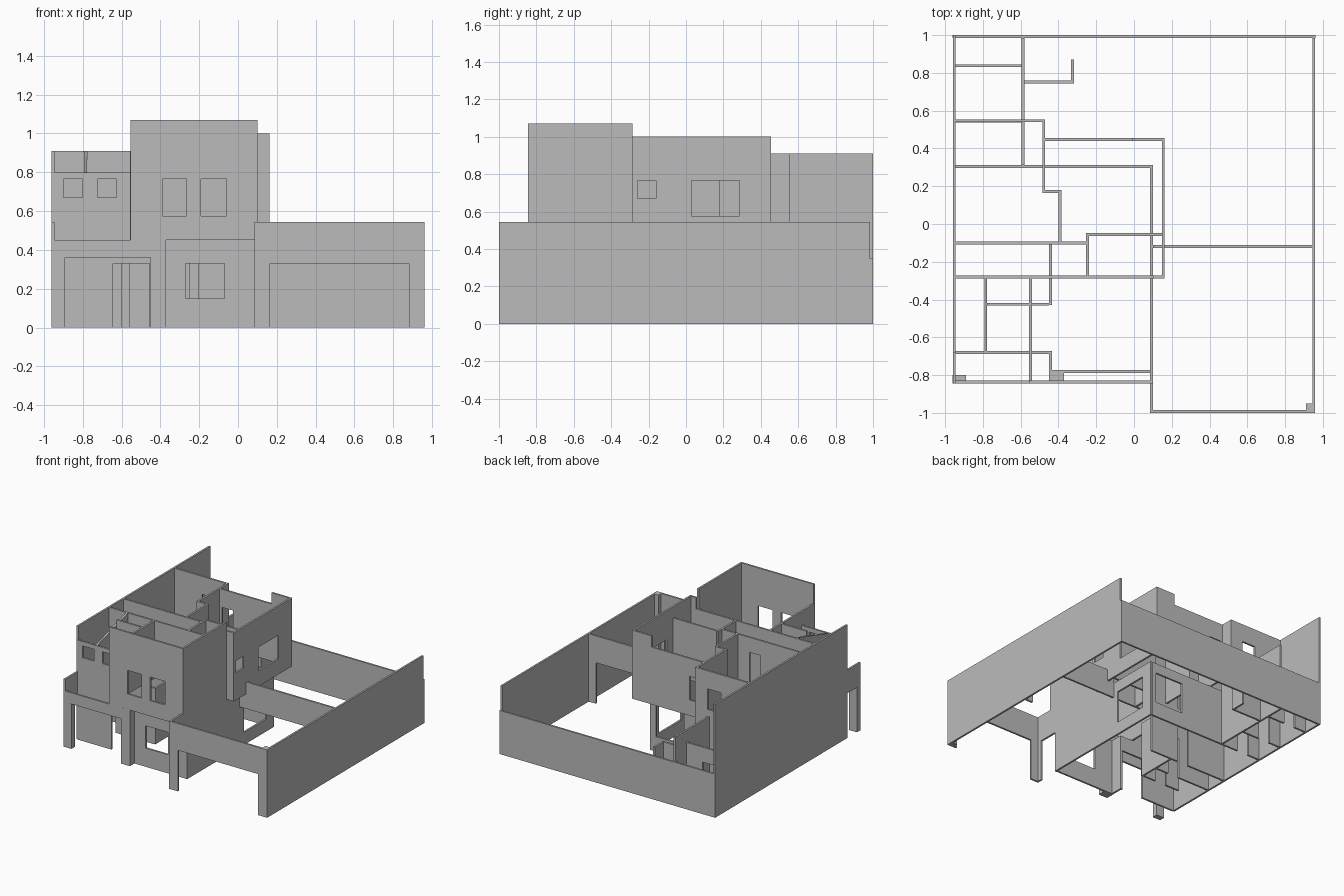
import bpy, bmesh

if "Cube" in bpy.data.objects:
    bpy.data.objects.remove(bpy.data.objects["Cube"])

T = 0.015           # wall thickness
G, P, U = 0.45, 0.545, 0.91   # ground wall, parapet and upper wall tops

mat = bpy.data.materials.new("wall_grey")
mat.diffuse_color = (0.5, 0.5, 0.5, 1)
mat.use_nodes = True
mat.node_tree.nodes["Principled BSDF"].inputs["Base Color"].default_value = mat.diffuse_color


def wall(name, axis, pos, a, b, z0, z1, holes=(), t=T, slope=None):
    """Upright wall running along 'x' or 'y', centred on pos, with
    rectangular openings (u0, u1, z0, z1); slope = top height at its start."""
    us = sorted({a, b} | {u for h in holes for u in h[:2] if a < u < b})
    zs = sorted({z0, z1} | {z for h in holes for z in h[2:] if z0 < z < z1})

    def solid(i, j):
        if not (0 <= i < len(us) - 1 and 0 <= j < len(zs) - 1):
            return False
        u, z = (us[i] + us[i + 1]) / 2, (zs[j] + zs[j + 1]) / 2
        return not any(h[0] < u < h[1] and h[2] < z < h[3] for h in holes)

    bm = bmesh.new()

    def face(pts):
        vs = []
        for u, w, z in pts:
            if slope is not None and z == z1:
                z = slope + (z1 - slope) * (u - a) / (b - a)
            vs.append(bm.verts.new((u, pos + w, z) if axis == 'x' else (pos + w, u, z)))
        bm.faces.new(vs)

    h = t / 2
    for i in range(len(us) - 1):
        for j in range(len(zs) - 1):
            if not solid(i, j):
                continue
            u0, u1, c0, c1 = us[i], us[i + 1], zs[j], zs[j + 1]
            for w in (-h, h):
                face([(u0, w, c0), (u1, w, c0), (u1, w, c1), (u0, w, c1)])
            for u, di in ((u0, -1), (u1, 1)):
                if not solid(i + di, j):
                    face([(u, -h, c0), (u, h, c0), (u, h, c1), (u, -h, c1)])
            for z, dj in ((c0, -1), (c1, 1)):
                if not solid(i, j + dj):
                    face([(u0, -h, z), (u1, -h, z), (u1, h, z), (u0, h, z)])
    bmesh.ops.remove_doubles(bm, verts=bm.verts, dist=1e-5)
    bmesh.ops.recalc_face_normals(bm, faces=bm.faces)
    me = bpy.data.meshes.new(name)
    bm.to_mesh(me)
    bm.free()
    me.materials.append(mat)
    ob = bpy.data.objects.new(name, me)
    bpy.context.collection.objects.link(ob)
    return ob


def pillar(name, x0, x1, y0, y1, z):
    wall(name, 'x', (y0 + y1) / 2, x0, x1, 0, z, t=y1 - y0)


# plot boundary walls
wall("right_boundary", 'y', 0.952, -1, 0.985, 0, P)
wall("back_boundary", 'x', 0.9925, -0.96, 0.96, 0, 0.35)
wall("left_boundary", 'y', -0.952, -0.68, 1, 0, U)
wall("left_porch_side", 'y', -0.952, -0.845, -0.68, G, P)

# carport: front portal, inner portal, open side next to the house
wall("carport_front", 'x', -0.9925, 0.085, 0.945, 0, P, [(0.165, 0.88, 0, 0.33)])
wall("carport_inner_portal", 'x', -0.12, 0.1, 0.945, 0, P, [(0.1, 0.88, 0, 0.33)])
wall("carport_house_side", 'y', 0.093, -0.985, -0.285, 0, P, [(-0.95, -0.79, 0, 0.33)])
pillar("carport_corner_pillar", 0.91, 0.945, -0.985, -0.95, P)

# porch
pillar("porch_pillar_left", -0.96, -0.89, -0.845, -0.80, 0.36)
pillar("porch_pillar_right", -0.45, -0.37, -0.845, -0.787, G)
wall("porch_beam", 'x', -0.837, -0.96, -0.45, 0.36, G)
wall("left_porch_beam", 'y', -0.952, -0.83, -0.68, 0.36, G)

# ground floor outer walls
wall("entrance_wall", 'x', -0.68, -0.945, -0.435, 0, G, [(-0.645, -0.455, 0, 0.33)])
wall("entrance_return", 'y', -0.442, -0.785, -0.68, 0, G)
wall("living_front", 'x', -0.78, -0.435, 0.086, 0, G, [(-0.27, -0.07, 0.15, 0.33)])
wall("ground_right", 'y', 0.093, -0.285, 0.312, 0, G, [(-0.07, 0.22, 0.1, 0.36)])
wall("ground_back", 'x', 0.305, -0.945, 0.086, 0, G,
     [(-0.84, -0.74, 0, 0.33), (-0.2, 0.05, 0.12, 0.37)])

# ground floor inner walls
wall("ground_cross_front", 'x', -0.28, -0.945, -0.435, 0, G, [(-0.66, -0.56, 0, 0.33)])
wall("ground_cross_mid", 'x', -0.10, -0.945, -0.25, 0, G, [(-0.6, -0.5, 0, 0.33)])
wall("stair_side", 'y', -0.442, -0.43, -0.1, 0, G)
wall("stair_front", 'x', -0.425, -0.785, -0.45, 0, G, [(-0.66, -0.56, 0, 0.33)])

# back yard service rooms
wall("service_side", 'y', -0.588, 0.312, 0.985, 0, P)
wall("service_middle", 'x', 0.545, -0.945, -0.596, 0, G, [(-0.84, -0.74, 0, 0.33)])
wall("service_rear", 'x', 0.838, -0.945, -0.596, 0, G, [(-0.84, -0.74, 0, 0.33)])
wall("laundry_front", 'x', 0.752, -0.58, -0.318, 0, 0.35)
wall("laundry_side", 'y', -0.325, 0.76, 0.87, 0, 0.35)

# tall front bedroom
wall("bedroom_front", 'x', -0.837, -0.555, 0.1, G, 1.07,
     [(-0.39, -0.265, 0.575, 0.765), (-0.19, -0.06, 0.575, 0.765)])
wall("bedroom_right", 'y', 0.093, -0.83, -0.285, P, 1.07)
wall("bedroom_left", 'y', -0.548, -0.83, -0.285, G, U)

# small front-left rooms
wall("bath_front", 'x', -0.68, -0.945, -0.555, G, 0.80,
     [(-0.90, -0.80, 0.67, 0.765), (-0.725, -0.625, 0.67, 0.765)])
wall("bath_divider", 'y', -0.785, -0.672, -0.288, G, U, slope=0.80)
wall("bath_back", 'x', -0.425, -0.778, -0.555, G, U)

# upper floor main walls
wall("upper_cross_front", 'x', -0.28, -0.945, 0.1, G, U, [(-0.66, -0.56, G, 0.78)])
wall("upper_right_return", 'x', -0.28, 0.1, 0.148, G, 1.0)
wall("upper_right", 'y', 0.155, -0.288, 0.455, G, 1.0,
     [(-0.26, -0.16, 0.67, 0.765), (0.03, 0.285, 0.575, 0.765)])
wall("upper_back", 'x', 0.447, -0.475, -0.01, G, U, [(-0.45, -0.35, 0.575, 0.765)])
wall("upper_back_corner", 'x', 0.447, -0.01, 0.148, G, 1.0)
wall("upper_left_back", 'x', 0.547, -0.945, -0.47, G, U, [(-0.70, -0.58, 0.6, 0.765)])

# upper floor inner walls
wall("upper_divider", 'y', -0.478, 0.165, 0.54, G, U)
wall("upper_jog", 'x', 0.172, -0.47, -0.383, G, U)
wall("upper_hall_side", 'y', -0.391, -0.1, 0.165, G, U)
wall("upper_cross_mid", 'x', -0.10, -0.945, -0.25, G, U, [(-0.6, -0.5, G, 0.79)])
wall("ensuite_side", 'y', -0.247, -0.272, -0.048, G, U)
wall("ensuite_back", 'x', -0.055, -0.24, 0.148, G, U)
